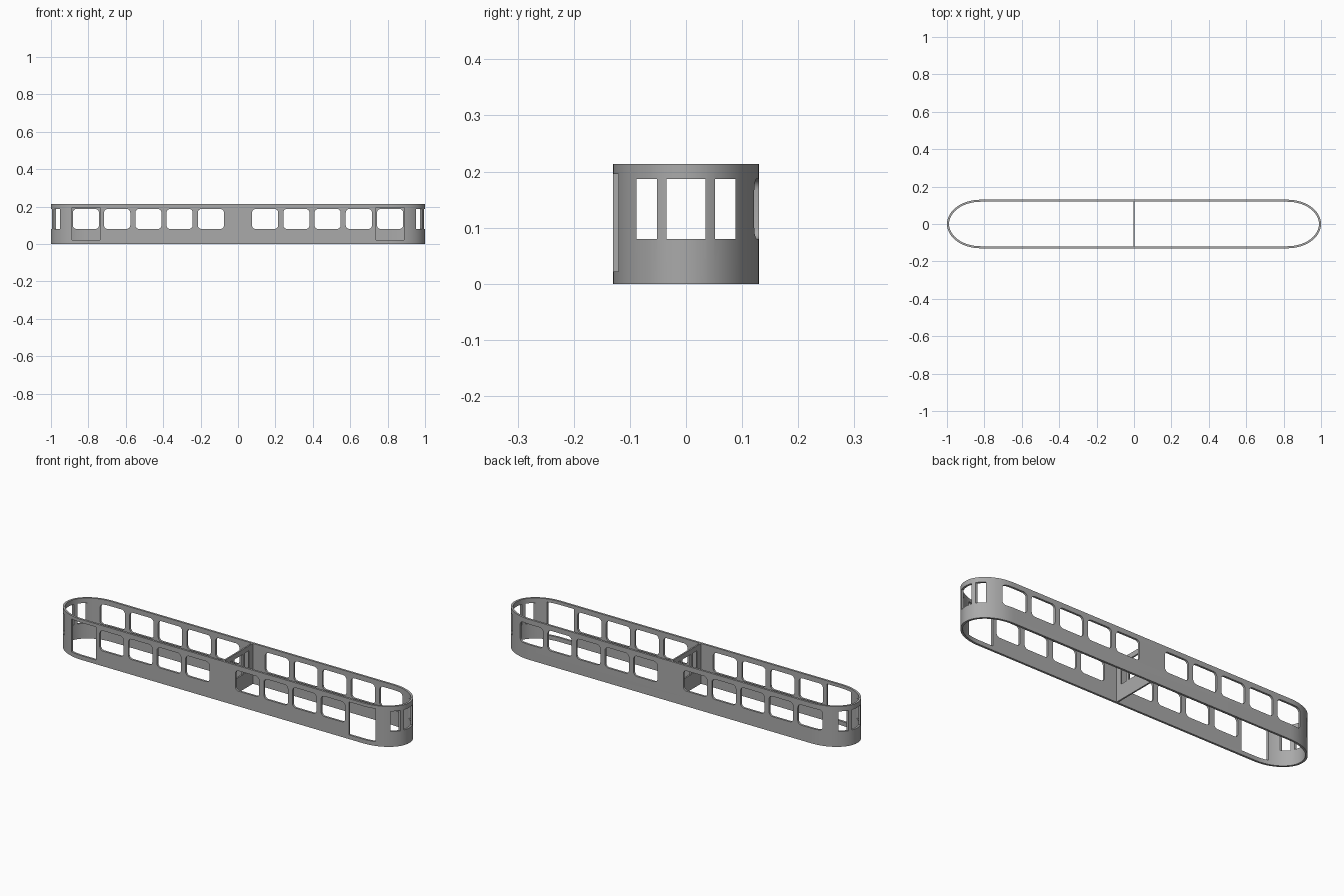
import bpy, bmesh
from math import cos, sin, pi

if "Cube" in bpy.data.objects:
    bpy.data.objects.remove(bpy.data.objects["Cube"])

HEIGHT, RIM_Z, WALL = 0.213, 0.2, 0.011
HALF_W, STRAIGHT, NOSE = 0.13, 0.82, 0.18

grey = bpy.data.materials.new("body grey")
grey.use_nodes = True
grey.diffuse_color = (0.4, 0.4, 0.4, 1)
grey.node_tree.nodes["Principled BSDF"].inputs["Base Color"].default_value = (0.4, 0.4, 0.4, 1)


def make_object(name, bm):
    bmesh.ops.recalc_face_normals(bm, faces=bm.faces)
    mesh = bpy.data.meshes.new(name)
    bm.to_mesh(mesh)
    bm.free()
    obj = bpy.data.objects.new(name, mesh)
    bpy.context.collection.objects.link(obj)
    mesh.materials.append(grey)
    return obj


def outline(inset, steps=32):
    """Long oval: straight sides with elliptical ends."""
    pts = []
    for side in (1, -1):
        for i in range(steps + 1):
            a = -pi / 2 + pi * i / steps
            pts.append((side * (STRAIGHT + (NOSE - inset) * cos(a)),
                        side * (HALF_W - inset) * sin(a)))
    return pts


def ring(name, z0, z1):
    """Hollow oval band between two heights."""
    bm = bmesh.new()
    loops = [[bm.verts.new((x, y, z)) for x, y in outline(inset)]
             for inset, z in ((0, z0), (0, z1), (WALL, z1), (WALL, z0))]
    n = len(loops[0])
    for k in range(4):
        a, b = loops[k], loops[(k + 1) % 4]
        for i in range(n):
            j = (i + 1) % n
            bm.faces.new((a[i], a[j], b[j], b[i]))
    return make_object(name, bm)


def add_prism(bm, pts, shift):
    """Extrude a closed polygon of 3D points along a vector."""
    face = bm.faces.new([bm.verts.new(p) for p in pts])
    new = bmesh.ops.extrude_face_region(bm, geom=[face])["geom"]
    verts = [v for v in new if isinstance(v, bmesh.types.BMVert)]
    bmesh.ops.translate(bm, verts=verts, vec=shift)


def rounded_rect(u0, u1, v0, v1, r, steps=6):
    pts = []
    corners = ((u1 - r, v1 - r), (u0 + r, v1 - r), (u0 + r, v0 + r), (u1 - r, v0 + r))
    for q, (cu, cv) in enumerate(corners):
        for i in range(steps + 1):
            a = pi / 2 * (q + i / steps)
            pts.append((cu + r * cos(a), cv + r * sin(a)))
    return pts


def cut(obj, bm):
    cutter = make_object("opening_cutter", bm)
    cutter.hide_render = True
    mod = obj.modifiers.new("openings", 'BOOLEAN')
    mod.operation = 'DIFFERENCE'
    mod.solver = 'EXACT'
    mod.object = cutter
    bpy.context.view_layer.objects.active = obj
    bpy.ops.object.modifier_apply(modifier=mod.name)
    bpy.data.objects.remove(cutter)


def end_openings(bm, x0, x1):
    """Three square windows cut along x."""
    for y0, y1 in ((-0.088, -0.052), (-0.035, 0.035), (0.052, 0.088)):
        add_prism(bm, [(x0, y0, 0.08), (x0, y1, 0.08), (x0, y1, 0.187), (x0, y0, 0.187)],
                  (x1 - x0, 0, 0))


# Body shell with side windows, doors and end windows
body = ring("body_shell", 0, RIM_Z)
cutters = bmesh.new()
for side in (-1, 1):
    for i in range(5):
        x = side * (0.145 + 0.167 * i)
        window = rounded_rect(x - 0.07, x + 0.07, 0.08, 0.187, 0.02)
        add_prism(cutters, [(u, 0.09, v) for u, v in window], (0, 0.1, 0))
        if i < 4:
            add_prism(cutters, [(u, -0.19, v) for u, v in window], (0, 0.1, 0))
    # Front door beside each nose
    x = side * 0.813
    add_prism(cutters, [(x - 0.075, -0.19, 0.022), (x + 0.075, -0.19, 0.022),
                        (x + 0.075, -0.19, 0.196), (x - 0.075, -0.19, 0.196)], (0, 0.1, 0))
    end_openings(cutters, side * 0.91, side * 1.1)
cut(body, cutters)

# Top rim
rim = ring("top_rim", RIM_Z, HEIGHT)

# Cross wall in the middle
bm = bmesh.new()
y = HALF_W - WALL
add_prism(bm, [(-0.004, -y, 0), (-0.004, y, 0), (-0.004, y, HEIGHT), (-0.004, -y, HEIGHT)],
          (0.008, 0, 0))
partition = make_object("middle_partition", bm)
cutters = bmesh.new()
end_openings(cutters, -0.05, 0.05)
cut(partition, cutters)

# Smooth the curved ends, keep the edges sharp
bpy.ops.object.select_all(action='DESELECT')
for obj in (body, rim, partition):
    obj.select_set(True)
bpy.context.view_layer.objects.active = body
bpy.ops.object.shade_smooth_by_angle(angle=pi / 6)
